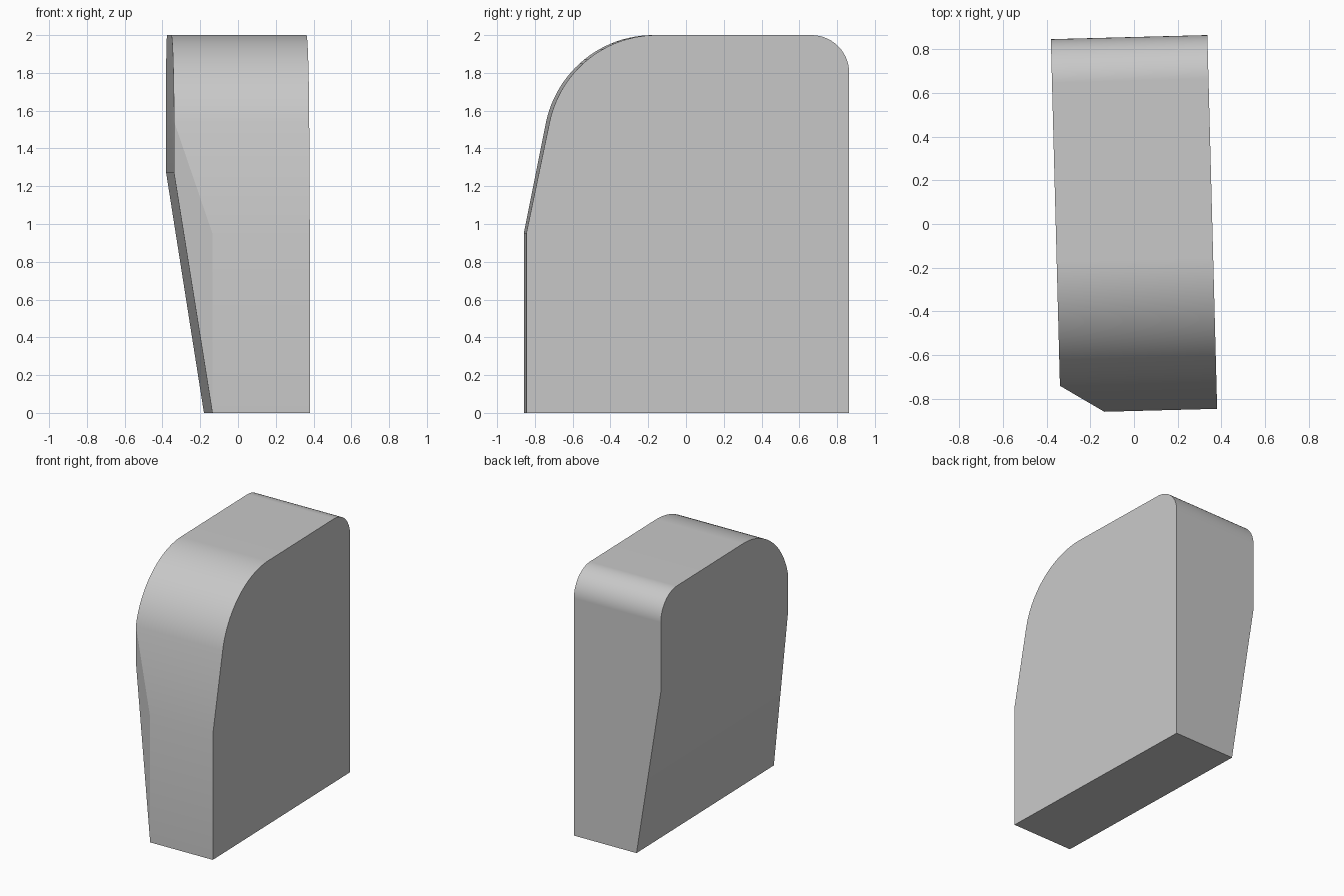
import bpy, bmesh, math
from mathutils import Vector

cube = bpy.data.objects.get("Cube")
if cube:
    bpy.data.objects.remove(cube, do_unlink=True)

HALF_W, HALF_D, TOP = 0.358, 0.855, 2.0
FOOT_X = -0.158            # inner end of the side taper and corner cut
LEAN = math.radians(11.8)  # lean of the upper front
LEAN_Z = 0.95

grey = bpy.data.materials.new("plain grey")
grey.use_nodes = True
colour = (0.58, 0.58, 0.58, 1)
grey.diffuse_color = colour
grey.node_tree.nodes["Principled BSDF"].inputs["Base Color"].default_value = colour


def arc(cy, cz, r, start, end, steps):
    """Points (y, z) along an arc, angles in radians."""
    angles = [start + (end - start) * i / steps for i in range(steps + 1)]
    return [(cy + r * math.cos(a), cz + r * math.sin(a)) for a in angles]


def cut(bm, point, outward):
    """Slice away everything beyond a plane and close the opening."""
    res = bmesh.ops.bisect_plane(
        bm, geom=bm.verts[:] + bm.edges[:] + bm.faces[:], dist=0.0001,
        plane_co=point, plane_no=Vector(outward).normalized(), clear_outer=True)
    edges = [e for e in res["geom_cut"] if isinstance(e, bmesh.types.BMEdge)]
    bmesh.ops.holes_fill(bm, edges=[e for e in edges if e.is_boundary], sides=0)


# Side profile: upright front, leaning front, big front curve, small back curve
R_FRONT, R_BACK = 0.58, 0.2
corner_y = -HALF_D + (TOP - LEAN_Z) * math.tan(LEAN)
front_cy = corner_y + R_FRONT * math.tan((math.pi / 2 - LEAN) / 2)
profile = [(HALF_D, 0), (-HALF_D, 0), (-HALF_D, LEAN_Z)]
profile += arc(front_cy, TOP - R_FRONT, R_FRONT, math.pi - LEAN, math.pi / 2, 24)
profile += arc(HALF_D - R_BACK, TOP - R_BACK, R_BACK, math.pi / 2, 0, 14)

bm = bmesh.new()
side = bm.faces.new([bm.verts.new((-HALF_W, y, z)) for y, z in profile])
res = bmesh.ops.extrude_face_region(bm, geom=[side])
moved = [v for v in res["geom"] if isinstance(v, bmesh.types.BMVert)]
bmesh.ops.translate(bm, verts=moved, vec=(2 * HALF_W, 0, 0))
if not side.is_valid or all(len(e.link_faces) == 2 for e in bm.edges):
    pass
else:
    bmesh.ops.holes_fill(bm, edges=[e for e in bm.edges if e.is_boundary], sides=0)

# Tapered lower side, then the angled front corner
cut(bm, (FOOT_X, 0, 0), (-1.27, 0, -(FOOT_X + HALF_W)))
cut(bm, (FOOT_X, -HALF_D, 0), (-0.124, FOOT_X + HALF_W - 0.4, 0))
bmesh.ops.recalc_face_normals(bm, faces=bm.faces[:])

mesh = bpy.data.meshes.new("housing")
bm.to_mesh(mesh)
bm.free()
mesh.materials.append(grey)
housing = bpy.data.objects.new("housing", mesh)
bpy.context.collection.objects.link(housing)
housing.rotation_euler.z = math.radians(1.5)

# Smooth curves with crisp outer edges
for o in bpy.context.selected_objects:
    o.select_set(False)
housing.select_set(True)
bpy.context.view_layer.objects.active = housing
bpy.ops.object.shade_smooth_by_angle(angle=math.radians(30))
weighted = housing.modifiers.new("even shading", "WEIGHTED_NORMAL")
weighted.keep_sharp = True
